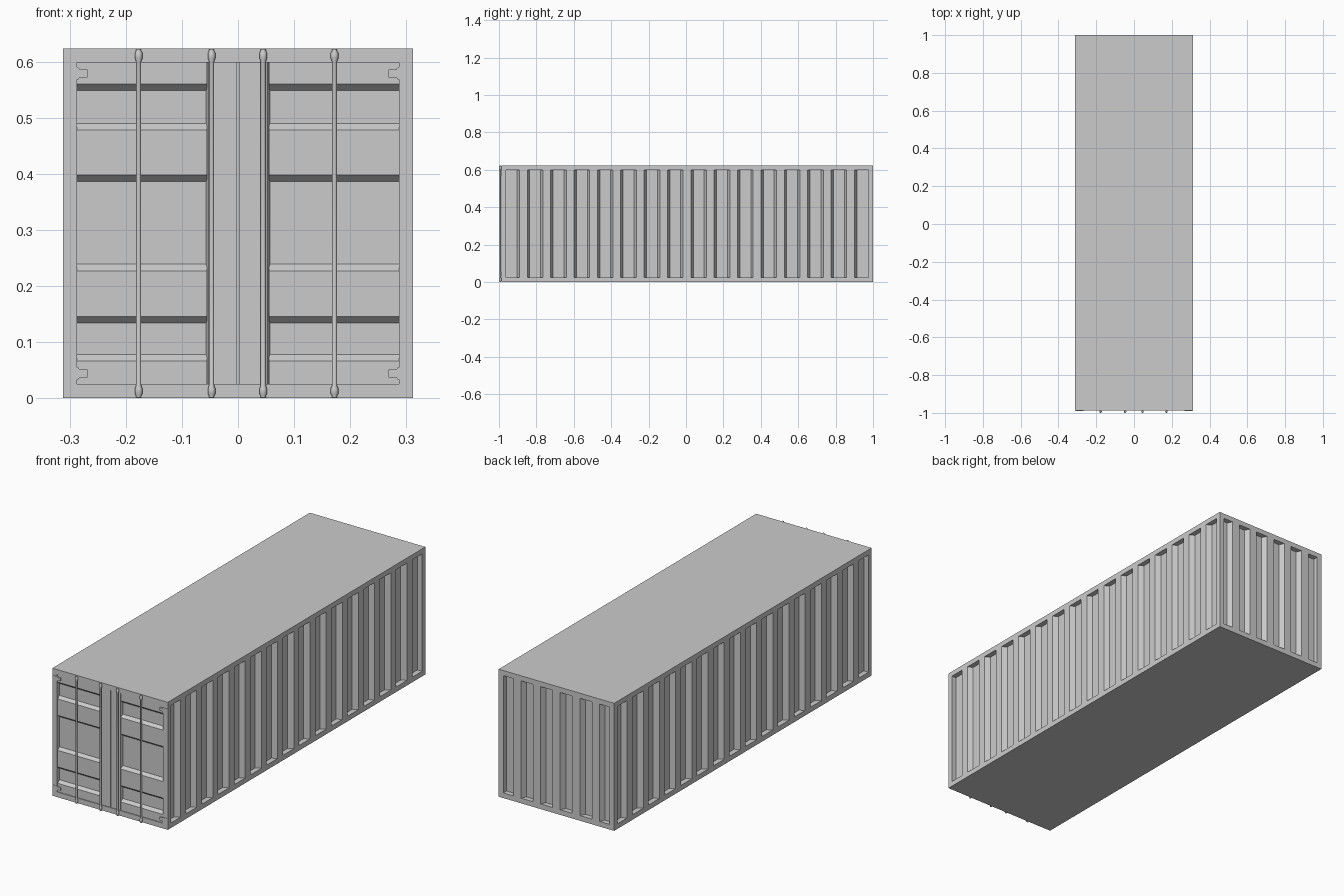
import bpy, bmesh, math

if "Cube" in bpy.data.objects:
    bpy.data.objects.remove(bpy.data.objects["Cube"])

W, H, T = 0.312, 0.623, 0.025     # half width, height, frame thickness
F, B = -0.987, 1.0                # front and back faces


def finish(name, bm):
    bmesh.ops.recalc_face_normals(bm, faces=bm.faces)
    me = bpy.data.meshes.new(name)
    bm.to_mesh(me)
    bm.free()
    ob = bpy.data.objects.new(name, me)
    bpy.context.collection.objects.link(ob)
    return ob


def prism(name, pts, place, a, b):
    """Extrude a 2D outline from a to b; place(u, v, t) gives the 3D point."""
    bm = bmesh.new()
    lo = [bm.verts.new(place(u, v, a)) for u, v in pts]
    hi = [bm.verts.new(place(u, v, b)) for u, v in pts]
    n = len(pts)
    bm.faces.new(lo)
    bm.faces.new(hi)
    for i in range(n):
        j = (i + 1) % n
        bm.faces.new((lo[i], lo[j], hi[j], hi[i]))
    return finish(name, bm)


def box(name, x0, x1, y0, y1, z0, z1):
    return prism(name, [(x0, y0), (x1, y0), (x1, y1), (x0, y1)],
                 lambda u, v, t: (u, v, t), z0, z1)


def corrugated(start, end, first, pitch, count, ridge=0.041, slope=0.013):
    """Outline of a wall: deep channels with narrow ridges flush to the frame."""
    pts = [(start, T)]
    for i in range(count):
        c = first + i * pitch
        h = ridge / 2
        pts += [(c - h - slope, T), (c - h, 0), (c + h, 0), (c + h + slope, T)]
    return pts + [(end, T), (end, T + 0.012), (start, T + 0.012)]


# Frame: floor, roof and four corner posts
box("floor", -W, W, F, B, 0, T)
box("roof", -W, W, F, B, H - T, H)
for s in (-1, 1):
    x0, x1 = sorted((s * W, s * (W - T)))
    box("front_post", x0, x1, F, F + T, T, H - T)
    box("back_post", x0, x1, B - T, B, T, H - T)

# Corrugated side walls and back wall
side = corrugated(F + T, B - T, -0.869, 0.1249, 15)
for s in (-1, 1):
    prism("side_wall", side, lambda u, v, t: (s * (W - v), u, t), T, H - T)
back = corrugated(-W + T, W - T, -0.212, 0.106, 5)
prism("back_wall", back, lambda u, v, t: (u, B - v, t), T, H - T)

# Doors: three pressed channels each, with a plain centre stile
D0, D1, DB = F + 0.004, F + 0.018, F + T
door = [(D0, T)]
for z0, z1 in ((0.066, 0.146), (0.227, 0.398), (0.478, 0.56)):
    door += [(D0, z0), (D1, z0 + 0.012), (D1, z1 - 0.012), (D0, z1)]
door += [(D0, H - T), (DB, H - T), (DB, T)]
for s in (-1, 1):
    prism("door_panel", door, lambda u, v, t: (s * t, u, v), 0.055, W - T)
    stile = [(0.002, D0), (0.053, D0), (0.057, D1), (0.057, DB), (0.002, DB)]
    prism("door_stile", stile, lambda u, v, t: (s * u, v, t), T, H - T)
box("door_seal", -0.004, 0.004, D1, DB, T, H - T)

# Hinge plates in the door corners
for s in (-1, 1):
    for z in (0.044, 0.579):
        hinge = [(W - 0.001, z - 0.011), (0.285, z - 0.011), (0.282, z - 0.007),
                 (0.268, z - 0.007), (0.268, z + 0.007), (0.282, z + 0.007),
                 (0.285, z + 0.011), (W - 0.001, z + 0.011)]
        prism("door_hinge", hinge, lambda u, v, t: (s * u, t, v), F - 0.002, D0 + 0.002)

# Locking rods with thicker ends
half = [(0.0045, 0.001), (0.0045, 0.004), (0.0068, 0.008),
        (0.0068, 0.017), (0.0045, 0.023)]
profile = half + [(r, H - z) for r, z in reversed(half)]
N = 16
for x in (-0.177, -0.047, 0.045, 0.172):
    bm = bmesh.new()
    rings = [[bm.verts.new((x + r * math.cos(2 * math.pi * k / N),
                            F - 0.006 + r * math.sin(2 * math.pi * k / N), z))
              for k in range(N)] for r, z in profile]
    for a, b in zip(rings, rings[1:]):
        for k in range(N):
            m = (k + 1) % N
            bm.faces.new((a[k], a[m], b[m], b[k]))
    bm.faces.new(rings[0])
    bm.faces.new(rings[-1])
    rod = finish("locking_rod", bm)
    bpy.ops.object.select_all(action='DESELECT')
    rod.select_set(True)
    bpy.context.view_layer.objects.active = rod
    bpy.ops.object.shade_smooth_by_angle(angle=math.radians(40))
